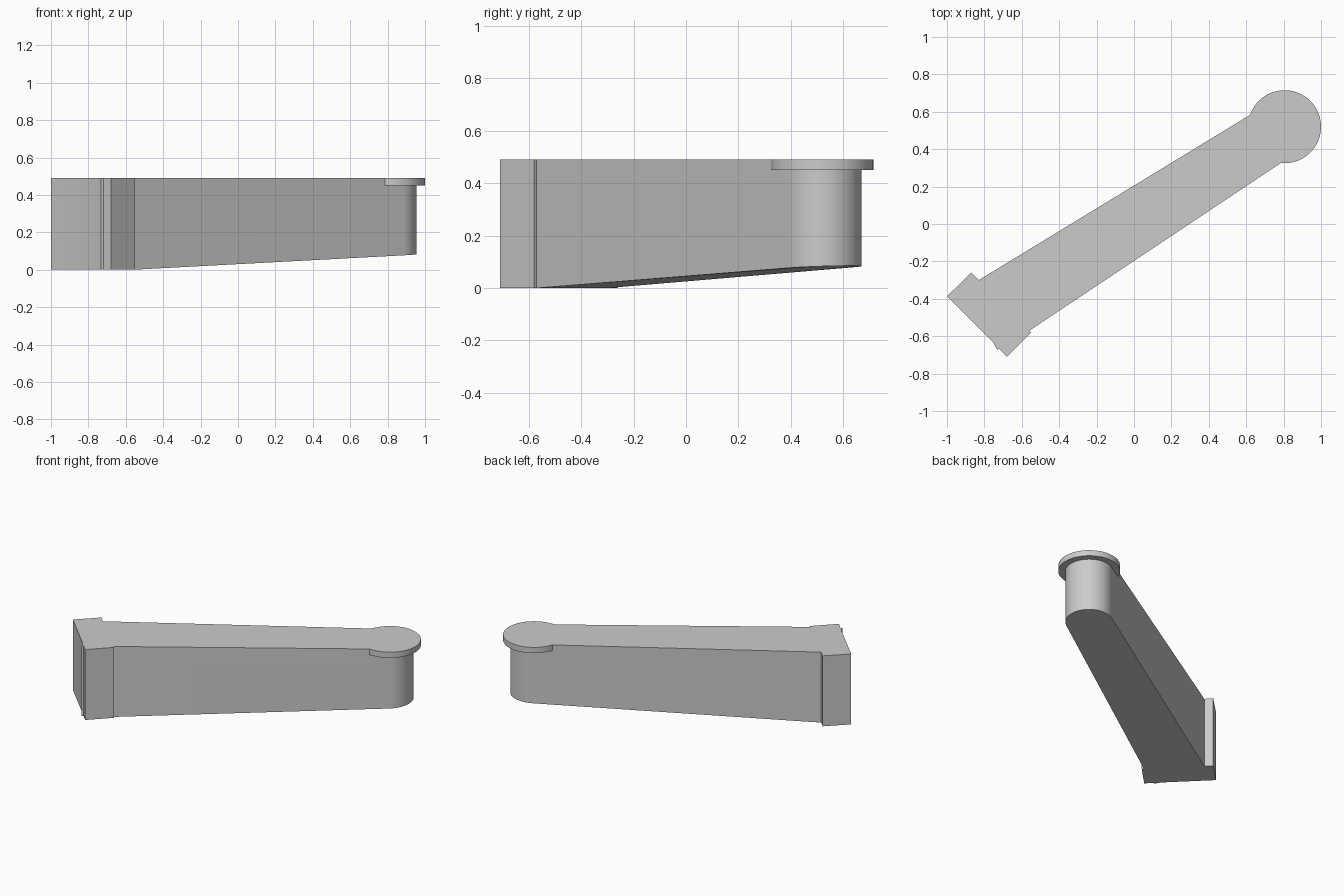
import bpy, bmesh
from math import sin, cos, radians
from mathutils import Vector

if "Cube" in bpy.data.objects:
    bpy.data.objects.remove(bpy.data.objects["Cube"], do_unlink=True)

TOP = 0.49            # common top level
PIVOT = Vector((0.805, 0.52))
CREASE = -1.13        # x + y along the joint of end block and arm

grey = bpy.data.materials.new("plain grey")
grey.use_nodes = True
colour = (0.6, 0.6, 0.6, 1)
grey.diffuse_color = colour
grey.node_tree.nodes["Principled BSDF"].inputs["Base Color"].default_value = colour


def arc(radius, start, end, steps):
    """Points on an arc around the pivot, angles in degrees."""
    angles = [radians(start + (end - start) * i / steps) for i in range(steps + 1)]
    return [(PIVOT.x + radius * cos(a), PIVOT.y + radius * sin(a)) for a in angles]


def prism(name, outline, bottom):
    """Extrude a counter-clockwise outline from the bottom up to the top."""
    bm = bmesh.new()
    face = bm.faces.new([bm.verts.new((x, y, bottom)) for x, y in outline])
    grown = bmesh.ops.extrude_face_region(bm, geom=[face])["geom"]
    for v in grown:
        if isinstance(v, bmesh.types.BMVert):
            v.co.z = TOP
    bmesh.ops.recalc_face_normals(bm, faces=bm.faces)
    mesh = bpy.data.meshes.new(name)
    bm.to_mesh(mesh)
    bm.free()
    mesh.materials.append(grey)
    obj = bpy.data.objects.new(name, mesh)
    bpy.context.collection.objects.link(obj)
    return obj


# End block with its small notch, running on into the tapered arm
block = [(-0.83, -0.30), (-0.87, -0.26), (-1.0, -0.387), (-0.752, -0.635),
         (-0.732, -0.672), (-0.72, -0.668), (-0.68, -0.71), (-0.55, -0.58),
         (-0.56, -0.57)]
arm = prism("block_and_arm", block + arc(0.15, -56.3, 121.4, 40), 0)

# Bend the underside upward from the block to the rounded end
bm = bmesh.new()
bm.from_mesh(arm.data)
bmesh.ops.bisect_plane(bm, geom=bm.verts[:] + bm.edges[:] + bm.faces[:], dist=0.001,
                       plane_co=(CREASE, 0, 0), plane_no=(1, 1, 0))
for v in bm.verts:
    if v.co.z < 0.01:
        v.co.z = max(0, v.co.x + v.co.y - CREASE - 0.002) * 0.032
bmesh.ops.dissolve_limit(bm, angle_limit=radians(0.5), verts=bm.verts, edges=bm.edges)
bm.to_mesh(arm.data)
bm.free()

# Round cap over the end, merged flush with the top
cap = prism("round_cap", arc(0.195, 0, 355, 71), 0.45)
cap.hide_render = True
union = arm.modifiers.new("join cap", "BOOLEAN")
union.operation, union.solver, union.object = "UNION", "EXACT", cap
bpy.context.view_layer.objects.active = arm
arm.select_set(True)
bpy.ops.object.modifier_apply(modifier=union.name)
bpy.data.objects.remove(cap, do_unlink=True)
bpy.ops.object.shade_smooth_by_angle(angle=radians(30))
